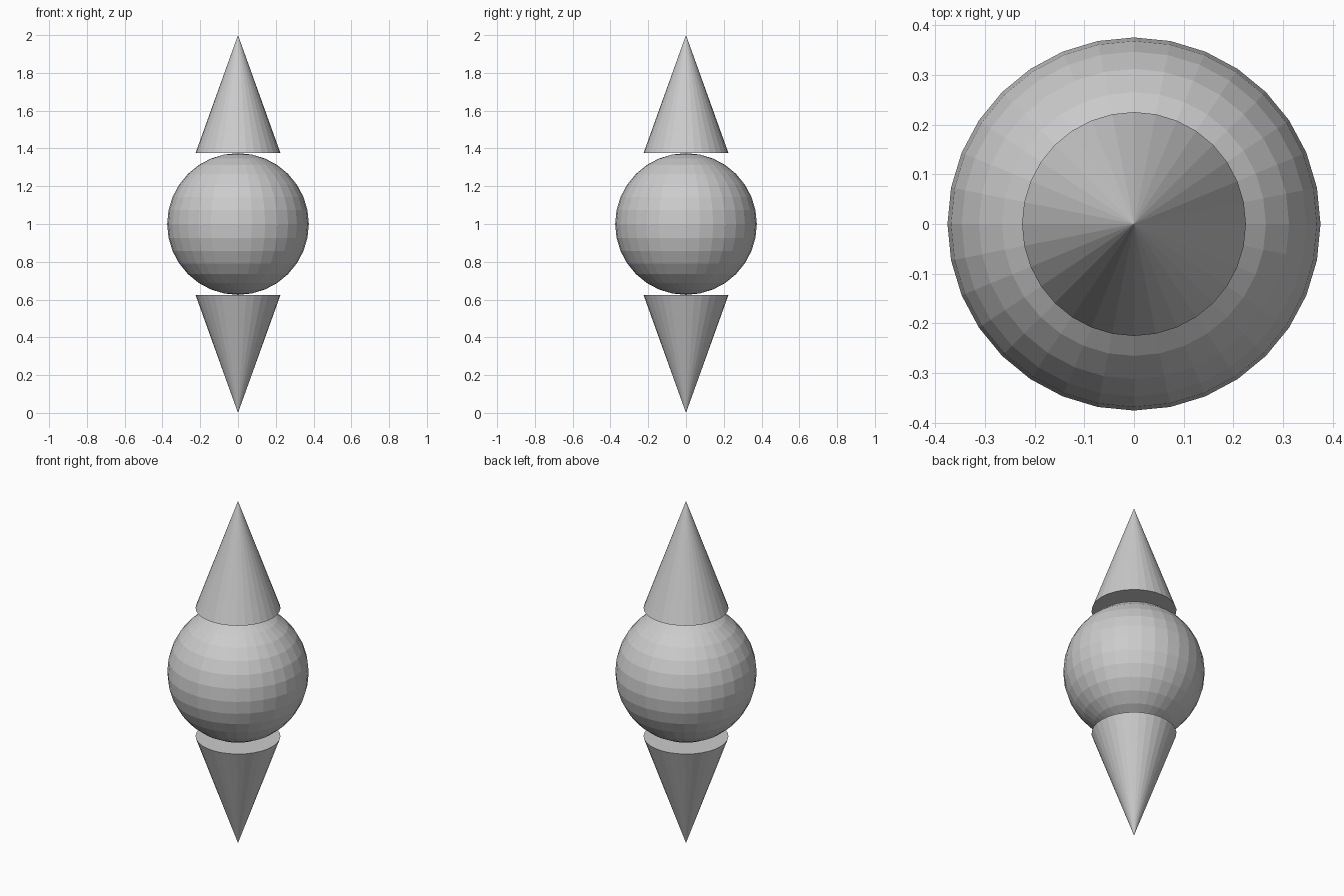
import bpy
from math import pi

if "Cube" in bpy.data.objects:
    bpy.data.objects.remove(bpy.data.objects["Cube"])

BALL_R = 0.375      # central ball radius
CONE_R = 0.225      # cone base radius
CONE_H = 0.625      # cone height
MID_Z = 1.0

# Central faceted ball
bpy.ops.mesh.primitive_uv_sphere_add(segments=32, ring_count=16, radius=BALL_R,
                                     location=(0, 0, MID_Z))
bpy.context.object.name = "ball"


def add_cone(name, side):
    """Capped cone resting on the ball, pointing up (1) or down (-1)."""
    bpy.ops.mesh.primitive_cone_add(
        vertices=32, radius1=CONE_R, radius2=0, depth=CONE_H,
        location=(0, 0, MID_Z + side * (BALL_R + CONE_H / 2)),
        rotation=(0 if side > 0 else pi, 0, 0))
    bpy.context.object.name = name


# Upper and lower spikes
add_cone("top_spike", 1)
add_cone("bottom_spike", -1)
